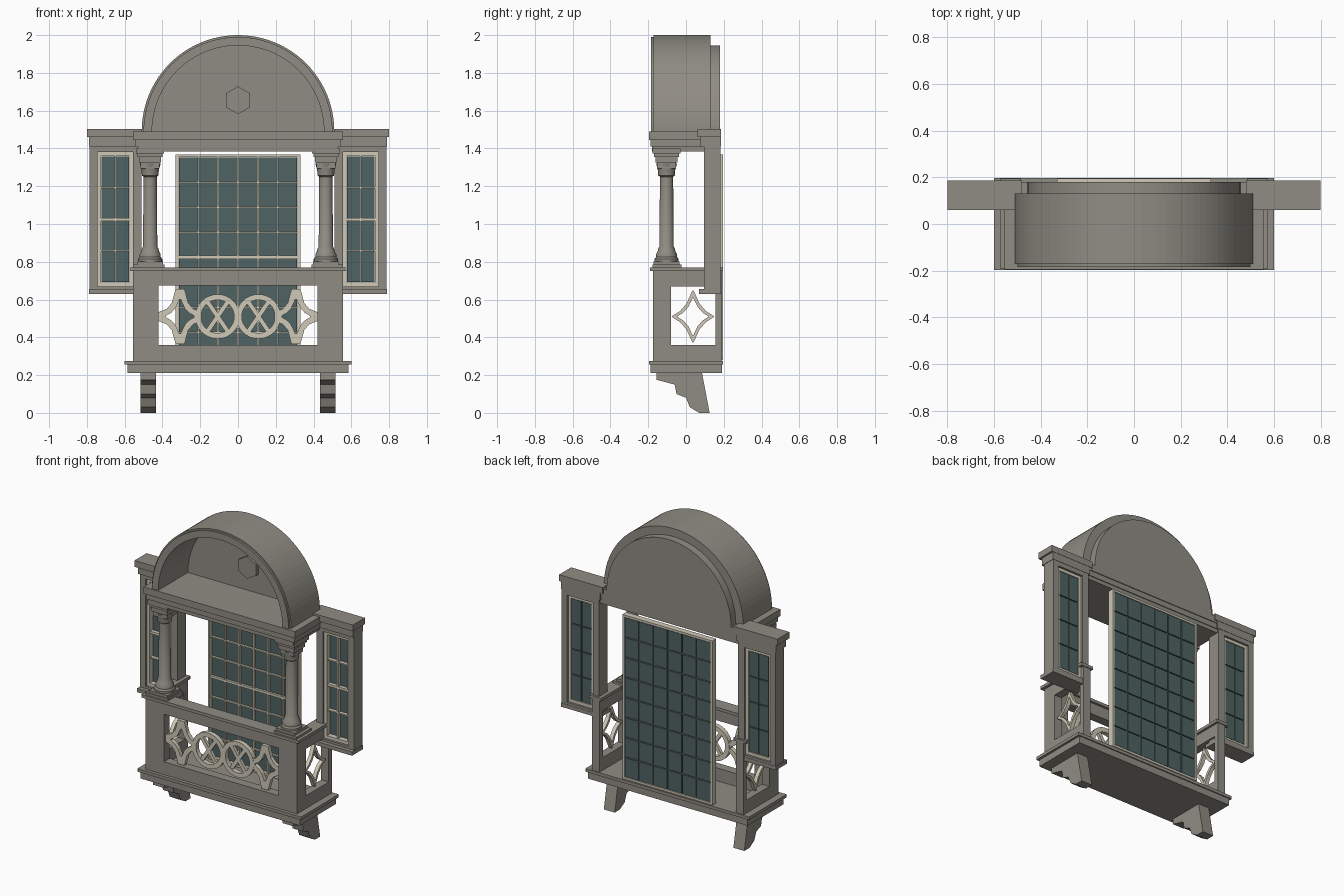
import bpy, bmesh, math
from mathutils import Vector, Matrix

cube = bpy.data.objects.get("Cube")
if cube:
    bpy.data.objects.remove(cube)


def material(name, rgb):
    m = bpy.data.materials.new(name)
    m.use_nodes = True
    m.diffuse_color = (*rgb, 1)
    node = m.node_tree.nodes["Principled BSDF"]
    node.inputs["Base Color"].default_value = (*rgb, 1)
    node.inputs["Roughness"].default_value = 0.8
    return m


STONE = material("warm grey stone", (0.28, 0.265, 0.23))
CREAM = material("cream trim", (0.62, 0.58, 0.47))
GLASS = material("dark teal glass", (0.08, 0.125, 0.125))


def finish(name, bm, mat, smooth=False):
    bmesh.ops.recalc_face_normals(bm, faces=bm.faces)
    mesh = bpy.data.meshes.new(name)
    bm.to_mesh(mesh)
    bm.free()
    mesh.materials.append(mat)
    ob = bpy.data.objects.new(name, mesh)
    bpy.context.collection.objects.link(ob)
    if smooth:
        bpy.ops.object.select_all(action='DESELECT')
        ob.select_set(True)
        bpy.context.view_layer.objects.active = ob
        bpy.ops.object.shade_smooth_by_angle(angle=math.radians(35))
    return ob


def add_box(bm, x, y, z):
    """Box from three (low, high) ranges."""
    size = [r[1] - r[0] for r in (x, y, z)]
    mid = Vector([(r[0] + r[1]) / 2 for r in (x, y, z)])
    bmesh.ops.create_cube(bm, size=1, matrix=Matrix.Translation(mid) @ Matrix.Diagonal((*size, 1)))


def boxes(name, ranges, mat):
    bm = bmesh.new()
    for r in ranges:
        add_box(bm, *r)
    return finish(name, bm, mat)


def add_slab(bm, outer, lo, hi, inner=None, along='y'):
    """Extrude an outline (optionally with a matching hole) along y or x."""
    def ring(points, d):
        return [bm.verts.new((a, d, b) if along == 'y' else (d, a, b)) for a, b in points]
    n = len(outer)
    front, back = ring(outer, lo), ring(outer, hi)
    if inner:
        hole_f, hole_b = ring(inner, lo), ring(inner, hi)
    else:
        bm.faces.new(front)
        bm.faces.new(back)
    for i in range(n):
        j = (i + 1) % n
        bm.faces.new((front[i], front[j], back[j], back[i]))
        if inner:
            bm.faces.new((hole_f[i], hole_f[j], hole_b[j], hole_b[i]))
            bm.faces.new((front[i], front[j], hole_f[j], hole_f[i]))
            bm.faces.new((back[i], back[j], hole_b[j], hole_b[i]))


def slab(name, outer, lo, hi, mat, inner=None, along='y'):
    bm = bmesh.new()
    add_slab(bm, outer, lo, hi, inner, along)
    return finish(name, bm, mat)


def rect(a0, a1, b0, b1):
    return [(a0, b0), (a1, b0), (a1, b1), (a0, b1)]


def arc(r, cx, cz, n, sweep=math.pi, start=0.0):
    return [(cx + r * math.cos(start + sweep * i / n), cz + r * math.sin(start + sweep * i / n))
            for i in range(n + (sweep < 6))]


def star(cx, cz, w, h, tip):
    """Four-pointed outline with blunt tips and hollow sides."""
    quarter = [(w, tip), (w * 0.62, h * 0.2 + tip * 0.5), (w * 0.3 + tip * 0.4, h * 0.5), (tip, h)]
    flip = quarter[::-1]
    pts = quarter + [(-a, b) for a, b in flip] + [(-a, -b) for a, b in quarter] + [(a, -b) for a, b in flip]
    return [(cx + a, cz + b) for a, b in pts]


def window(name, x0, x1, z0, z1, y0, y1, cols, rows, border):
    """Cream frame and glazing bars with separate panes set behind them."""
    bm = bmesh.new()
    add_slab(bm, rect(x0, x1, z0, z1), y0, y1, rect(x0 + border, x1 - border, z0 + border, z1 - border))
    dx, dz = (x1 - x0 - 2 * border) / cols, (z1 - z0 - 2 * border) / rows
    left, low = x0 + border, z0 + border
    mid = (y0 + y1) / 2
    for i in range(1, cols):
        c = left + i * dx
        add_box(bm, (c - 0.005, c + 0.005), (y0 + 0.005, mid + 0.01), (low, z1 - border))
    for j in range(1, rows):
        c = low + j * dz
        t = 0.008 if j * 2 == rows else 0.004
        add_box(bm, (left, x1 - border), (y0 + 0.005, mid + 0.01), (c - t, c + t))
    finish(name + "_frame", bm, CREAM)
    g = 0.003
    boxes(name + "_panes", [((left + i * dx + g, left + (i + 1) * dx - g), (mid, y1 - 0.002),
                             (low + j * dz + g, low + (j + 1) * dz - g))
                            for i in range(cols) for j in range(rows)], GLASS)


# Floor plate and balcony parapet
boxes("floor_plate", [((-0.6, 0.6), (-0.197, 0.197), (0.255, 0.275)),
                      ((-0.585, 0.585), (-0.187, 0.19), (0.21, 0.255))], STONE)
slab("front_parapet", rect(-0.555, 0.555, 0.275, 0.75), -0.175, -0.115, STONE,
     rect(-0.42, 0.42, 0.36, 0.675))
boxes("front_rail", [((-0.575, 0.575), (-0.19, -0.1), (0.75, 0.77))], STONE)

# Two rings with crossed bars in the front opening
bm = bmesh.new()
for s in (-1, 1):
    cx, cz = s * 0.108, 0.51
    full = 2 * math.pi
    add_slab(bm, arc(0.118, cx, cz, 32, full), -0.16, -0.13, arc(0.088, cx, cz, 32, full))
    for lean in (-1, 1):
        d = Vector((lean * 0.055, 0.08))
        n = Vector((-d.y, d.x)).normalized() * 0.012
        c = Vector((cx, cz))
        add_slab(bm, [tuple(p) for p in (c - d - n, c + d - n, c + d + n, c - d + n)], -0.155, -0.135)
    add_slab(bm, star(s * 0.307, cz, 0.113, 0.145, 0.024), -0.158, -0.132,
             star(s * 0.307, cz, 0.075, 0.09, 0.004))
finish("front_tracery", bm, CREAM)

# Arched canopy
CZ = 1.49
boxes("entablature", [((-0.555, 0.555), (-0.195, 0.18), (1.445, CZ)),
                      ((-0.545, 0.545), (-0.187, 0.175), (1.41, 1.445)),
                      ((-0.53, 0.53), (-0.18, 0.17), (1.385, 1.41))], STONE)
slab("canopy_vault", arc(0.51, 0, CZ, 48) + arc(0.455, 0, CZ, 48)[::-1], -0.172, 0.13, STONE)
slab("canopy_rim", arc(0.5, 0, CZ, 48) + arc(0.455, 0, CZ, 48)[::-1], -0.185, -0.172, STONE)
slab("canopy_back", arc(0.456, 0, CZ, 48), 0.125, 0.18, STONE)
slab("hexagon_boss", arc(0.074, 0, 1.655, 6, 2 * math.pi, math.pi / 2), 0.095, 0.13, STONE)

# Tall central window
window("main_window", -0.33, 0.33, 0.28, 1.368, 0.155, 0.195, 6, 8, 0.014)

# Column profile as (radius, height)
COLUMN = [(0.064, 0.80), (0.064, 0.815), (0.056, 0.825), (0.056, 0.84), (0.047, 0.855), (0.044, 0.87),
          (0.038, 0.88), (0.035, 1.25), (0.044, 1.257), (0.046, 1.285), (0.05, 1.30), (0.055, 1.32)]

for s, side in ((-1, "right"), (1, "left")):
    def span(a, b):
        return tuple(sorted((s * a, s * b)))

    # Side parapet, its rail and star
    slab(side + "_parapet", rect(-0.175, 0.19, 0.275, 0.75), *span(0.5, 0.555), STONE,
         rect(-0.08, 0.157, 0.36, 0.67), 'x')
    boxes(side + "_rail", [(span(0.485, 0.575), (-0.19, 0.195), (0.75, 0.77)),
                           (span(0.39, 0.555), (-0.178, -0.025), (0.75, 0.785))], STONE)
    slab(side + "_star", star(0.037, 0.51, 0.11, 0.138, 0.003), *span(0.515, 0.54), CREAM,
         star(0.037, 0.51, 0.083, 0.1, 0.001), 'x')

    # Column with square plinth and stepped capital
    cx, cy, n = s * 0.465, -0.103, 24
    bm = bmesh.new()
    rings = [[bm.verts.new((cx + r * math.cos(2 * math.pi * i / n), cy + r * math.sin(2 * math.pi * i / n), z))
              for i in range(n)] for r, z in COLUMN]
    for low, high in zip(rings, rings[1:]):
        for i in range(n):
            j = (i + 1) % n
            bm.faces.new((low[i], low[j], high[j], high[i]))
    bm.faces.new(rings[0])
    bm.faces.new(rings[-1])
    finish(side + "_column", bm, STONE, smooth=True)
    boxes(side + "_column_blocks",
          [((cx - h, cx + h), (cy - h, cy + h), (z0, z1)) for h, z0, z1 in
           ((0.068, 0.77, 0.802), (0.05, 1.295, 1.325), (0.058, 1.325, 1.355),
            (0.066, 1.355, 1.372), (0.074, 1.372, 1.4))], STONE)

    # Side window wing with cornice and sill
    slab(side + "_wing", rect(*span(0.51, 0.785), 0.64, 1.42), 0.095, 0.182, STONE,
         rect(*span(0.555, 0.745), 0.67, 1.38))
    boxes(side + "_wing_trim", [(span(0.48, 0.8), (0.06, 0.186), (1.46, 1.502)),
                                (span(0.5, 0.788), (0.078, 0.184), (1.41, 1.46)),
                                (span(0.505, 0.788), (0.068, 0.184), (0.63, 0.655))], STONE)
    window(side + "_wing_window", *span(0.555, 0.745), 0.67, 1.38, 0.11, 0.168, 2, 4, 0.02)

    # Stepped bracket under the floor
    slab(side + "_bracket", [(-0.155, 0.21), (-0.155, 0.175), (-0.06, 0.15), (-0.05, 0.10), (0.0, 0.08),
                             (0.02, 0.03), (0.07, 0.0), (0.125, 0.0), (0.085, 0.21)],
         *span(0.435, 0.515), STONE, along='x')
